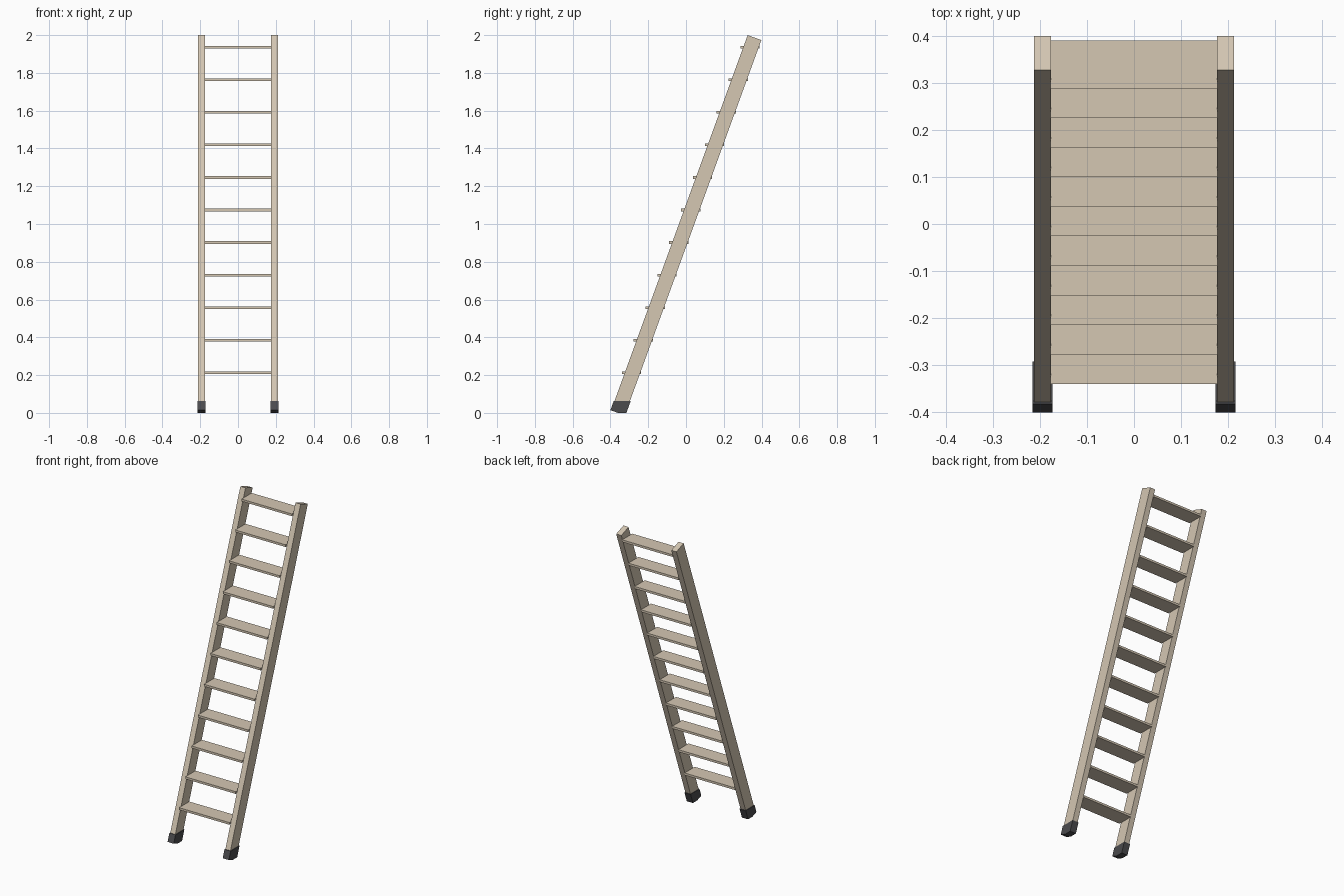
import bpy, bmesh, math

if "Cube" in bpy.data.objects:
    bpy.data.objects.remove(bpy.data.objects["Cube"])

LEAN = math.radians(20)
T = math.tan(LEAN)
C, S = math.cos(LEAN), math.sin(LEAN)
Y0 = -0.3605          # rail centre line at z = 0
RAIL_X = 0.194        # rail centre in x


def material(name, rgb):
    m = bpy.data.materials.new(name)
    m.diffuse_color = (*rgb, 1)
    m.use_nodes = True
    m.node_tree.nodes["Principled BSDF"].inputs["Base Color"].default_value = m.diffuse_color
    return m


wood = material("wood", (0.66, 0.57, 0.45))
rubber = material("rubber", (0.07, 0.07, 0.075))


def extrude_profile(name, profile, x, width, mat):
    """Extrude a (y, z) profile along x, centred on x."""
    bm = bmesh.new()
    face = bm.faces.new([bm.verts.new((x - width / 2, y, z)) for y, z in profile])
    ext = bmesh.ops.extrude_face_region(bm, geom=[face])["geom"]
    bmesh.ops.translate(bm, vec=(width, 0, 0),
                        verts=[v for v in ext if isinstance(v, bmesh.types.BMVert)])
    bmesh.ops.recalc_face_normals(bm, faces=bm.faces[:])
    me = bpy.data.meshes.new(name)
    bm.to_mesh(me)
    bm.free()
    me.materials.append(mat)
    ob = bpy.data.objects.new(name, me)
    bpy.context.collection.objects.link(ob)
    return ob


def line_y(z, offset=0.0):
    """y of the leaning line at height z, shifted square to the rail."""
    return Y0 + z * T + offset / C


# Rail profile: leaning, top end square to its length
R = 0.0385
top_z = 2.0 - R * S
top_y = line_y(top_z)
rail = [(line_y(0.02, -R), 0.02), (line_y(0.02, R), 0.02),
        (top_y + R * C, top_z - R * S), (top_y - R * C, top_z + R * S)]

# Foot profile: flat on the ground, front corner cut square to the rail
F = 0.0422
foot_z = 0.064
cut_z = 0.0145
front_y = line_y(cut_z, -F)
foot = [(front_y, cut_z), (front_y + cut_z / T, 0),
        (line_y(0, F), 0), (line_y(foot_z, F), foot_z),
        (line_y(foot_z, -F), foot_z)]

for side, sx in (("left", -1), ("right", 1)):
    extrude_profile(side + "_rail", rail, sx * RAIL_X, 0.036, wood)
    extrude_profile(side + "_foot", foot, sx * RAIL_X, 0.043, rubber)

# Flat level treads between the rails
for i in range(11):
    z = 0.2127 + i * 0.1723
    y = -0.289 + i * 0.0628
    d, h = 0.051, 0.007
    tread = [(y - d, z - h), (y + d, z - h), (y + d, z + h), (y - d, z + h)]
    extrude_profile(f"tread_{i + 1}", tread, 0, 0.354, wood)
